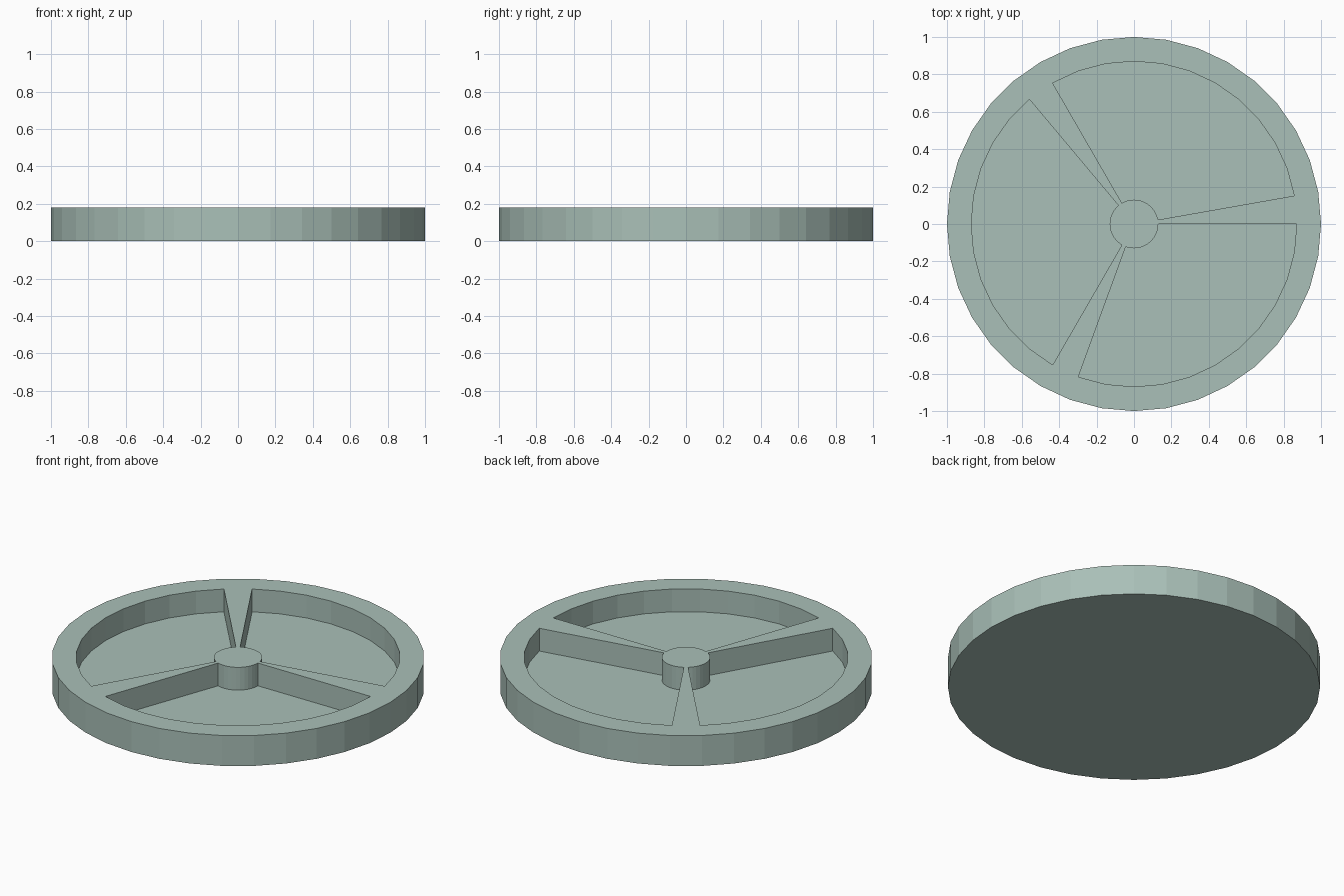
import bpy, bmesh, math

if "Cube" in bpy.data.objects:
    bpy.data.objects.remove(bpy.data.objects["Cube"])

N = 36                                  # sides of the wheel
TOP, FLOOR = 0.18, 0.045                # rim height, pocket floor height
HUB, INNER, OUTER = 0.13, 0.87, 1.0     # radii

bm = bmesh.new()


def pt(r, i, z):
    a = 2 * math.pi * i / N
    return bm.verts.new((r * math.cos(a), r * math.sin(a), z))


def ring_face(r0, r1, i, z):
    """Flat upward-facing sector piece between two radii."""
    bm.faces.new((pt(r0, i, z), pt(r1, i, z), pt(r1, i + 1, z), pt(r0, i + 1, z)))


def wall(r, i, z0, z1):
    """Upright wall along the rim direction."""
    bm.faces.new((pt(r, i, z0), pt(r, i + 1, z0), pt(r, i + 1, z1), pt(r, i, z1)))


def is_spoke(i):
    return i % 12 == 0


for i in range(N):
    # outer rim wall and rim top
    wall(OUTER, i, 0, TOP)
    ring_face(INNER, OUTER, i, TOP)
    if is_spoke(i):
        # spoke top and its two side walls
        ring_face(HUB, INNER, i, TOP)
        for k in (i, i + 1):
            bm.faces.new((pt(HUB, k, FLOOR), pt(INNER, k, FLOOR),
                          pt(INNER, k, TOP), pt(HUB, k, TOP)))
    else:
        # pocket floor, rim inside wall and hub wall
        ring_face(HUB, INNER, i, FLOOR)
        wall(INNER, i, FLOOR, TOP)
        wall(HUB, i, FLOOR, TOP)

# hub cap and underside
bm.faces.new([pt(HUB, i, TOP) for i in range(N)])
bm.faces.new([pt(OUTER, -i, 0) for i in range(N)])

bmesh.ops.remove_doubles(bm, verts=bm.verts[:], dist=1e-4)
bmesh.ops.recalc_face_normals(bm, faces=bm.faces[:])

mesh = bpy.data.meshes.new("spoked_dish")
bm.to_mesh(mesh)
bm.free()

mat = bpy.data.materials.new("grey_green")
mat.diffuse_color = (0.40, 0.527, 0.479, 1)
mat.use_nodes = True
mat.node_tree.nodes["Principled BSDF"].inputs["Base Color"].default_value = mat.diffuse_color
mesh.materials.append(mat)
bpy.context.collection.objects.link(bpy.data.objects.new("spoked_dish", mesh))
